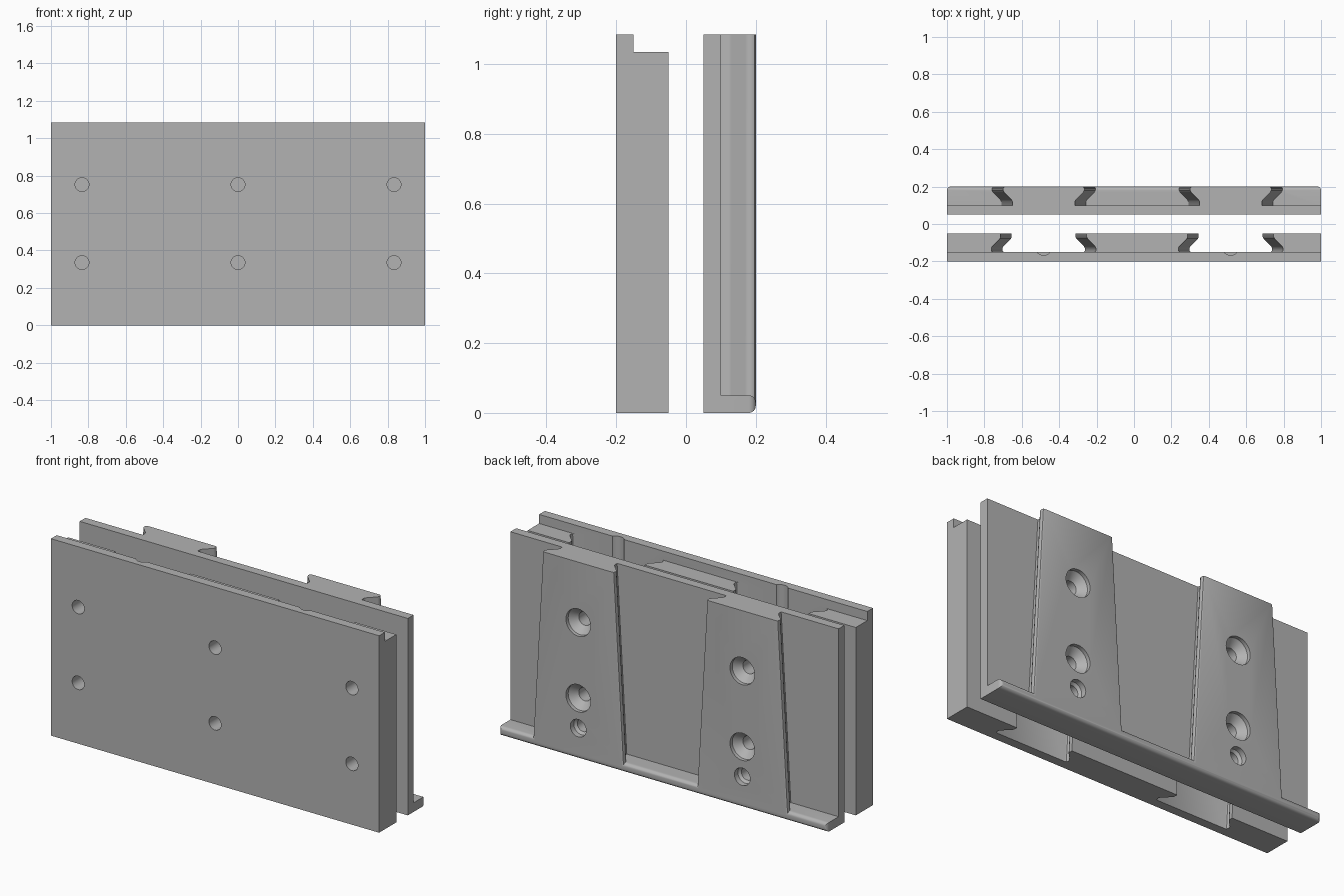
import bpy, bmesh, math
from mathutils import Vector, Matrix

cube = bpy.data.objects.get("Cube")
if cube:
    bpy.data.objects.remove(cube, do_unlink=True)

HEIGHT = 1.085
STEP = 0.05
CENTRES = (-0.483, 0.517)      # dovetail centres along x
ROWS = (0.335, 0.752)          # screw heights

grey = bpy.data.materials.new("plain_grey")
grey.use_nodes = True
grey.diffuse_color = (0.45, 0.45, 0.45, 1)
grey.node_tree.nodes["Principled BSDF"].inputs["Base Color"].default_value = grey.diffuse_color


def loft(name, start, end):
    """Solid skinned between two matching rings of points."""
    bm = bmesh.new()
    a = [bm.verts.new(p) for p in start]
    b = [bm.verts.new(p) for p in end]
    bm.faces.new(a)
    bm.faces.new(b)
    for i in range(len(a)):
        j = (i + 1) % len(a)
        bm.faces.new((a[i], a[j], b[j], b[i]))
    return finish(name, bm)


def finish(name, bm):
    bmesh.ops.recalc_face_normals(bm, faces=bm.faces[:])
    mesh = bpy.data.meshes.new(name)
    bm.to_mesh(mesh)
    bm.free()
    mesh.materials.append(grey)
    obj = bpy.data.objects.new(name, mesh)
    bpy.context.collection.objects.link(obj)
    return obj


def combine(target, tool, operation):
    """Apply one boolean and discard the tool."""
    bpy.context.view_layer.objects.active = target
    mod = target.modifiers.new("join", 'BOOLEAN')
    mod.operation = operation
    mod.solver = 'EXACT'
    mod.object = tool
    tool.hide_render = True
    bpy.ops.object.modifier_apply(modifier=mod.name)
    bpy.data.objects.remove(tool, do_unlink=True)


def slab(name, profile):
    """Side profile (y, z) extruded over the full width."""
    return loft(name, [(-1, y, z) for y, z in profile], [(1, y, z) for y, z in profile])


def dovetail(name, cx, y_root, y_face, z0, z1, half, extra=0):
    """Tapered dovetail bar; half(z) gives the half width of its wide face."""
    def ring(z):
        w = half(z)
        d = 1 if y_face > y_root else -1
        side = [(w - 0.05, y_root - d * extra), (w - 0.05, y_root + d * 0.02),
                (w - 0.045, y_root + d * 0.03), (w - 0.005, y_face - d * 0.03),
                (w, y_face - d * 0.02), (w, y_face - d * 0.01),
                (w - 0.003, y_face - d * 0.003), (w - 0.01, y_face)]
        return ([(cx + x, y, z) for x, y in side]
                + [(cx - x, y, z) for x, y in reversed(side)])
    return loft(name, ring(z0), ring(z1))


def bore(x, z, y_face, profile, segments=40):
    """Round cutter along y from (radius, depth) pairs below y_face."""
    bm = bmesh.new()
    rings = []
    for r, depth in profile:
        rings.append([bm.verts.new((x + r * math.cos(t), y_face - depth, z + r * math.sin(t)))
                      for t in (math.tau * k / segments for k in range(segments))])
    for a, b in zip(rings, rings[1:]):
        for i in range(segments):
            j = (i + 1) % segments
            bm.faces.new((a[i], a[j], b[j], b[i]))
    bm.faces.new(rings[0])
    bm.faces.new(rings[-1])
    return finish("bore_cutter", bm)


SCREW = [(0.075, -0.02), (0.075, 0.02), (0.037, 0.058), (0.037, 0.2)]
PIN = [(0.048, -0.02), (0.048, 0.03), (0.035, 0.043), (0.035, 0.2)]

# Front plate: stepped slab with two sockets that widen upward
front = slab("front_socket_plate", [(-0.2, 0), (-0.05, 0), (-0.05, HEIGHT - STEP),
                                    (-0.15, HEIGHT - STEP), (-0.15, HEIGHT), (-0.2, HEIGHT)])
for cx in CENTRES:
    socket = dovetail("socket_cutter", cx, -0.05, -0.15, -0.1, HEIGHT + 0.1,
                      lambda z: 0.221 + 0.057 * z, extra=0.05)
    combine(front, socket, 'DIFFERENCE')
    # Shallow lead-in groove in the socket floor
    bm = bmesh.new()
    bmesh.ops.create_cone(bm, cap_ends=True, segments=48, radius1=0.045, radius2=0.045,
                          depth=0.3, matrix=Matrix.Translation((cx, -0.122, 1.07)))
    combine(front, finish("groove_cutter", bm), 'DIFFERENCE')
for x in (-0.834, 0, 0.834):
    for z in ROWS:
        combine(front, bore(x, z, -0.05, SCREW), 'DIFFERENCE')

# Back plate: thin slab with a bottom lip, lip ends rounded
back = slab("back_dovetail_plate", [(0.05, 0), (0.2, 0), (0.2, STEP),
                                    (0.1, STEP), (0.1, HEIGHT), (0.05, HEIGHT)])
bm = bmesh.new()
bm.from_mesh(back.data)
corners = [e for e in bm.edges
           if all(abs(v.co.x) > 0.99 and v.co.y > 0.19 for v in e.verts)]
bmesh.ops.bevel(bm, geom=corners, offset=0.02, segments=6, profile=0.5, affect='EDGES')
bm.to_mesh(back.data)
bm.free()

# Two tails that narrow upward, with screw and pin holes
for cx in CENTRES:
    tail = dovetail("tail", cx, 0.1, 0.2, 0.02, HEIGHT,
                    lambda z: 0.279 - 0.057 * z, extra=0.02)
    combine(back, tail, 'UNION')
for cx in CENTRES:
    for z in ROWS:
        combine(back, bore(cx, z, 0.2, SCREW), 'DIFFERENCE')
    combine(back, bore(cx, 0.17, 0.2, PIN), 'DIFFERENCE')

# Smooth the round walls, keep the machined edges crisp
for obj in (front, back):
    bpy.ops.object.select_all(action='DESELECT')
    obj.select_set(True)
    bpy.context.view_layer.objects.active = obj
    bpy.ops.object.shade_smooth_by_angle(angle=math.radians(30))
